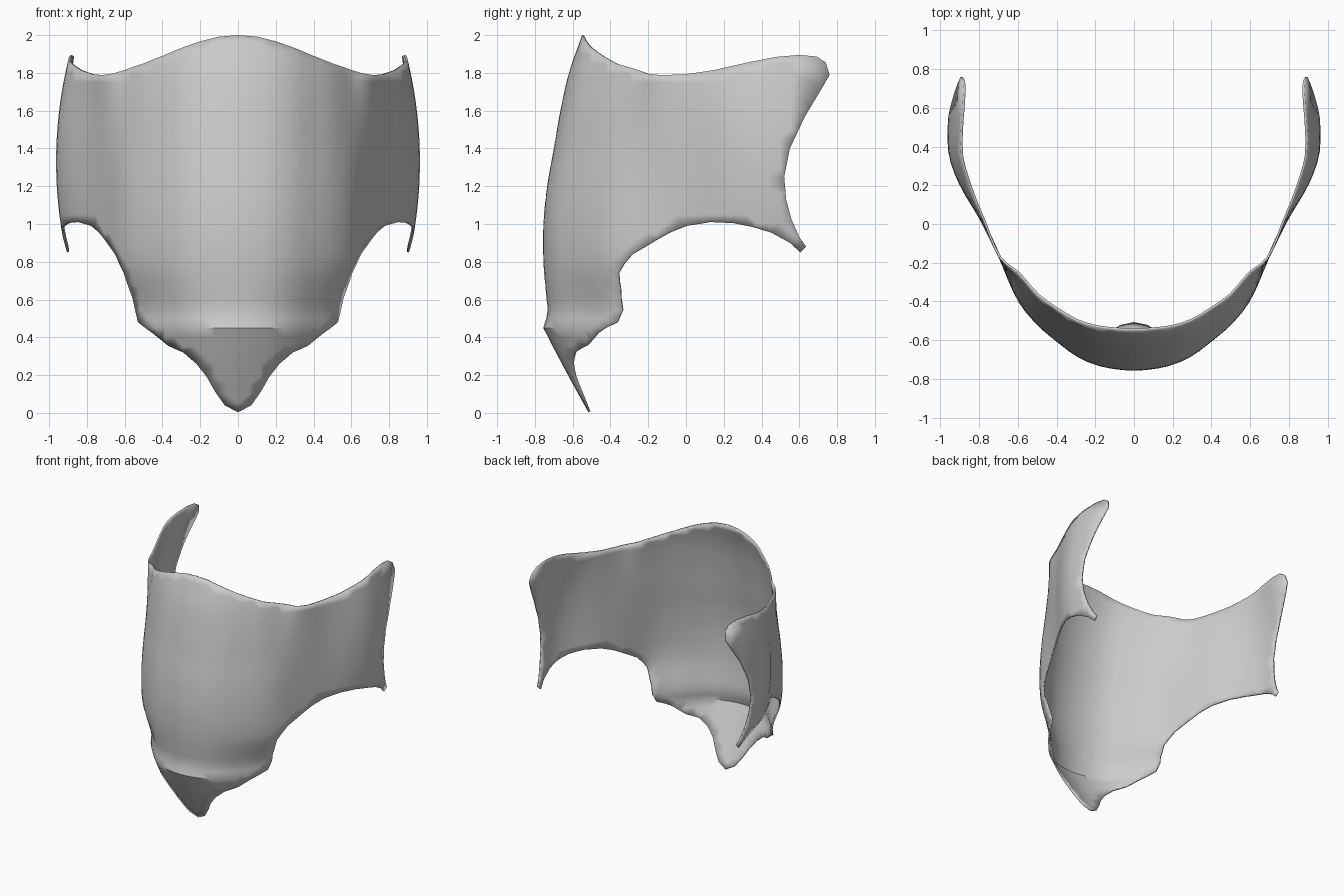
import bpy, math
from mathutils import Vector
from mathutils.geometry import delaunay_2d_cdt

if "Cube" in bpy.data.objects:
    bpy.data.objects.remove(bpy.data.objects["Cube"])


def curve(table, v):
    """Smooth interpolation through (key, value) pairs."""
    n = len(table)
    v = min(max(v, table[0][0]), table[-1][0])
    i = 0
    while i < n - 2 and v > table[i + 1][0]:
        i += 1

    def slope(k):
        a, b = table[max(k - 1, 0)], table[min(k + 1, n - 1)]
        return (b[1] - a[1]) / (b[0] - a[0])
    (x0, y0), (x1, y1) = table[i], table[i + 1]
    h = x1 - x0
    s = (v - x0) / h
    return (y0 * (1 + 2 * s) * (1 - s) ** 2 + slope(i) * h * s * (1 - s) ** 2
            + y1 * s * s * (3 - 2 * s) + slope(i + 1) * h * s * s * (s - 1))


# Centre profile of the face plate: (z, y)
PROFILE = [(0, -.515), (.2, -.625), (.4, -.73), (.46, -.757), (.52, -.732), (.6, -.738),
           (.8, -.755), (1, -.755), (1.2, -.735), (1.4, -.70), (1.6, -.665), (1.8, -.62), (2, -.55)]
# Backward sweep is stronger at the jaw: (z, factor)
SWEEP = [(0, 1.45), (.3, 1.45), (.48, 1.42), (.6, 1.28), (.76, 1.05), (1, 1), (2, 1)]
# Plan columns: front (x, setback) then side arms (x, y, bulge weight)
FRONT = [(-.1, .008), (0, 0), (.1, .008), (.2, .03), (.3, .075), (.4, .15), (.5, .235), (.6, .36)]
ARM = [(.70, -.17, 0), (.795, .02, .3), (.90, .2, .9), (.955, .35, 1), (.962, .5, 1), (.942, .77, 1)]

# Distance along the plan curve for each column
plan = [(x, d - .73) for x, d in FRONT] + [(x, y) for x, y, w in ARM]
T = [-math.hypot(.1, .008)]
for p, q in zip(plan, plan[1:]):
    T.append(T[-1] + math.dist(p, q))
NF = len(FRONT)
T_OF_X = [(p[0], t) for p, t in zip(plan, T)][:NF + 2]
T_OF_Y = [(p[1], t) for p, t in zip(plan, T)][NF - 1:]
X_OF_T = [(t, p[0]) for p, t in zip(plan, T)]
W_OF_T = [(t, w) for t, w in zip(T, [0] * NF + [a[2] for a in ARM])]


def surface(t, z):
    """Place a flat pattern point on the curved shell."""
    a = abs(t)
    yf, g = curve(PROFILE, z), curve(SWEEP, z)
    ys = [yf + d * g for _, d in FRONT] + [y for _, y, _ in ARM]
    x = curve(X_OF_T, a) - .055 * curve(W_OF_T, a) * ((z - 1.33) / .5) ** 2
    return math.copysign(x, t), curve(list(zip(T, ys)), a), z


def fx(x, z):
    return (curve(T_OF_X, x), z)


def fy(y, z):
    return (curve(T_OF_Y, y), z)


# Half outline: brow edge, side arm, jaw, chin
half = [fx(*p) for p in [(0, 2), (.1, 1.992), (.2, 1.967), (.3, 1.932), (.4, 1.89), (.5, 1.85),
                         (.6, 1.815), (.66, 1.797)]]
half += [fy(*p) for p in [(-.12, 1.788), (0, 1.793), (.15, 1.815), (.35, 1.86), (.48, 1.885), (.6, 1.895),
                          (.69, 1.887), (.74, 1.855), (.76, 1.79), (.72, 1.72), (.63, 1.57), (.55, 1.4),
                          (.52, 1.25), (.53, 1.13), (.56, 1.02), (.6, .93), (.635, .88), (.605, .85),
                          (.55, .9), (.45, .955), (.35, .985), (.25, 1.005), (.13, 1.01), (0, .99),
                          (-.09, .955), (-.16, .915)]]
half += [fx(*p) for p in [(.65, .84), (.605, .74), (.56, .61), (.53, .48), (.45, .42), (.37, .355),
                          (.29, .32), (.22, .26), (.165, .19), (.12, .11), (.07, .04), (0, .003)]]
corners = half + [(-t, z) for t, z in half[-2:0:-1]]
outline = []
for p, q in zip(corners, corners[1:] + corners[:1]):
    n = max(1, round(math.dist(p, q) / .06))
    outline += [(p[0] + (q[0] - p[0]) * k / n, p[1] + (q[1] - p[1]) * k / n) for k in range(n)]

# Breathing holes: octagons cut in the flat pattern
loops = [outline]
centres = [(0, 1.725), (0, 1.38), (0, 1.07), (0, .76), (.265, 1.5), (.225, 1.195), (.19, .89), (.16, .63),
           (.482, 1.625), (.46, 1.31), (.455, .985), (.413, .715), (.605, 1.465), (.592, 1.155)]
for x, z in centres:
    r = .067 if x in (.19, .16, .225) else .077
    for side in ((1, -1) if x else (1,)):
        t = curve(T_OF_X, x) * side
        loops.append([(t + r * math.cos((k + .5) * math.pi / 4), z + r * math.sin((k + .5) * math.pi / 4))
                      for k in range(8)])

pts, edges = [], []
for loop in loops:
    b, n = len(pts), len(loop)
    pts += [Vector(p) for p in loop]
    edges += [(b + k, b + (k + 1) % n) for k in range(n)]

# Interior grid that carries the curvature
rim = list(pts)
for i in range(-29, 30):
    for j in range(1, 41):
        p = Vector((i * .06, j * .05))
        if min((p - q).length_squared for q in rim) > .03 ** 2:
            pts.append(p)

flat, _, faces, *_ = delaunay_2d_cdt(pts, edges, [], 2, 1e-5)
mesh = bpy.data.meshes.new("face_guard")
mesh.from_pydata([surface(p[0], p[1]) for p in flat], [], [tuple(f) for f in faces])
mesh.update()
guard = bpy.data.objects.new("face_guard", mesh)
bpy.context.collection.objects.link(guard)

grey = bpy.data.materials.new("light_grey")
grey.diffuse_color = (.6, .6, .6, 1)
grey.use_nodes = True
grey.node_tree.nodes["Principled BSDF"].inputs["Base Color"].default_value = grey.diffuse_color
mesh.materials.append(grey)

# Thin shell wall and smooth shading
wall = guard.modifiers.new("wall", 'SOLIDIFY')
wall.thickness = .012
wall.offset = -1
bpy.context.view_layer.objects.active = guard
guard.select_set(True)
bpy.ops.object.shade_smooth_by_angle(angle=math.radians(40))
